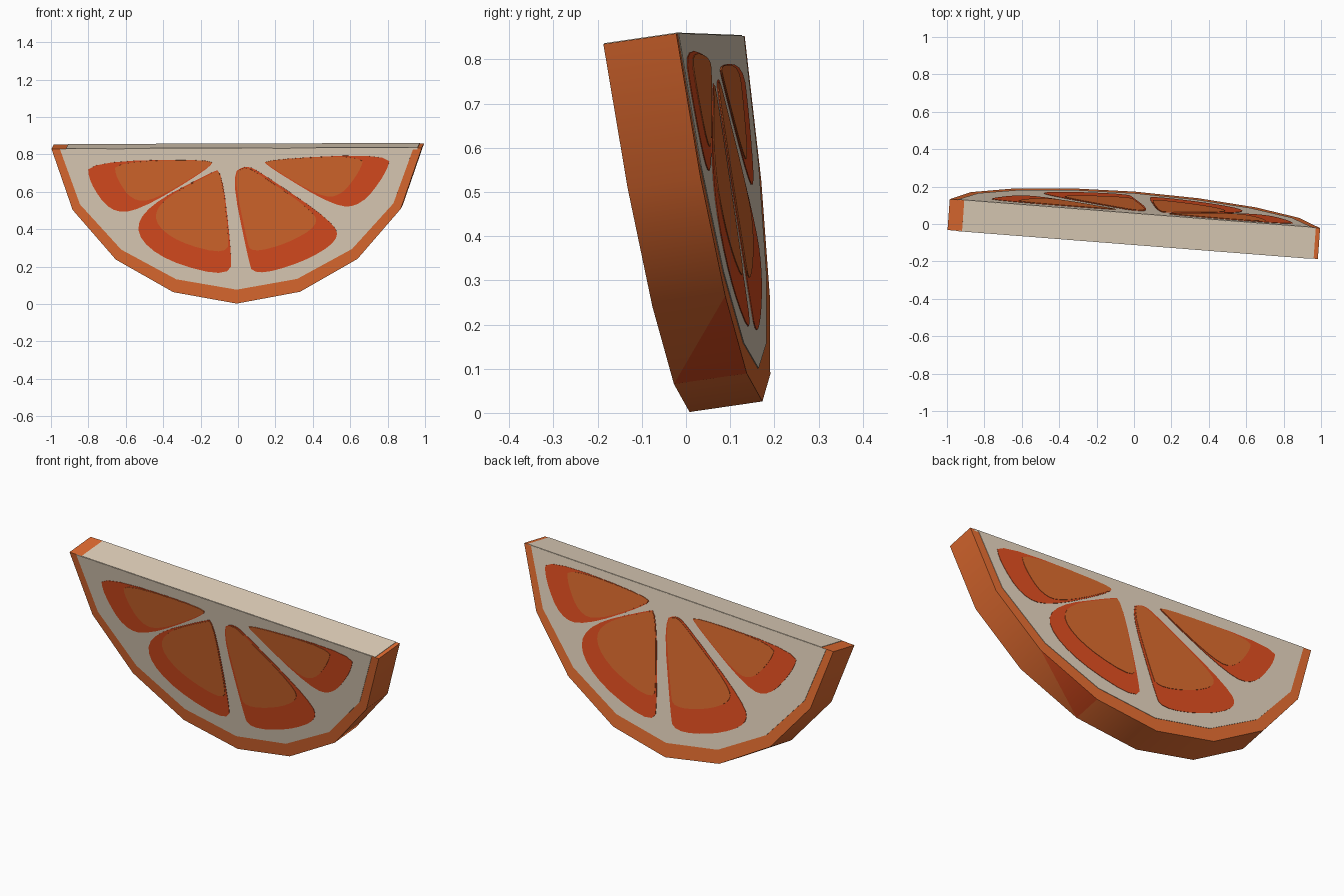
import bpy, bmesh
from mathutils import Vector

if "Cube" in bpy.data.objects:
    bpy.data.objects.remove(bpy.data.objects["Cube"])

# Tilted frame of the slice: U along the cut edge, V up the face, W through it
O = Vector((-0.007, 0.008, 0.002))
U = Vector((0.997, -0.078, 0.003))
V = Vector((0, -0.14, 0.988))
W = Vector((0.012, 0.165, 0.024))
H = 0.84


def P(u, v, w):
    return O + U * u + V * v + W * w


def material(name, rgb):
    m = bpy.data.materials.new(name)
    m.diffuse_color = (*rgb, 1)
    m.use_nodes = True
    m.node_tree.nodes["Principled BSDF"].inputs["Base Color"].default_value = m.diffuse_color
    return m


RIND = material("orange_rind", (0.76, 0.15, 0.03))
PITH = material("cream_pith", (0.76, 0.64, 0.50))
FLESH = material("red_orange_flesh", (0.72, 0.075, 0.014))
CORE = material("light_orange_flesh", (0.68, 0.14, 0.026))


def prism(name, outline, w0, w1, mats):
    """Extrude a (u, v) outline through the slice from w0 to w1."""
    bm = bmesh.new()
    a = [bm.verts.new(P(u, v, w0)) for u, v in outline]
    b = [bm.verts.new(P(u, v, w1)) for u, v in outline]
    bm.faces.new(a)
    bm.faces.new(b[::-1])
    n = len(a)
    for i in range(n):
        j = (i + 1) % n
        if len(mats) > 1 and i == 5:
            # reddish blush: lower back half of one rind facet
            bm.faces.new((a[i], a[j], b[j]))
            bm.faces.new((a[i], b[j], b[i])).material_index = 1
        else:
            bm.faces.new((a[i], a[j], b[j], b[i]))
    bmesh.ops.recalc_face_normals(bm, faces=bm.faces[:])
    me = bpy.data.meshes.new(name)
    bm.to_mesh(me)
    bm.free()
    for m in mats:
        me.materials.append(m)
    ob = bpy.data.objects.new(name, me)
    bpy.context.collection.objects.link(ob)
    return ob


def rounded(pts, times=2):
    """Corner cutting to round a closed outline."""
    for _ in range(times):
        out = []
        for (x0, y0), (x1, y1) in zip(pts, pts[1:] + pts[:1]):
            out += [(x0 * .75 + x1 * .25, y0 * .75 + y1 * .25),
                    (x0 * .25 + x1 * .75, y0 * .25 + y1 * .75)]
        pts = out
    return pts


# Rind body: faceted half disc
half = [(0.34, 0.063), (0.648, 0.24), (0.88, 0.51), (0.993, H)]
rim = [(-u, v) for u, v in half[::-1]] + [(0, 0)] + half
body = prism("rind_body", rim, 0, 1, [RIND, FLESH])
bpy.context.view_layer.objects.active = body
body.select_set(True)
bpy.ops.object.shade_smooth_by_angle(angle=0.6)

# Pith on the cut top
prism("top_pith", [(-0.915, H - 0.01), (0.97, H - 0.01), (0.97, H + 0.002), (-0.915, H + 0.002)],
      0.0, 1.0, [PITH])

# Flesh segments: inner tip, then outline
segments = [
    ((-0.14, 0.77), [(-.12, .785), (-.80, .77), (-.79, .66), (-.68, .50), (-.53, .50), (-.15, .73)]),
    ((-0.10, 0.70), [(-.08, .73), (-.14, .71), (-.48, .53), (-.55, .38), (-.38, .23),
                     (-.03, .14), (-.03, .30)]),
    ((0.03, 0.71), [(-.03, .70), (.05, .75), (.13, .71), (.52, .44), (.55, .34), (.35, .22),
                    (.09, .15), (.06, .25)]),
    ((0.17, 0.77), [(.14, .78), (.83, .81), (.80, .70), (.67, .53), (.53, .52), (.17, .74)]),
]
pith = [(u * 0.955, H - (H - v) * 0.91) for u, v in rim]


def to_back(pts):
    # the back pattern is turned round, shifted and slightly rotated
    return [(-(u - 0.05), min(v - 0.045 * u, H - 0.01)) for u, v in pts]


for side in ("front", "back"):
    def plate(name, pts, level, mat):
        lift = 0.012 * level
        if side == "front":
            prism(name, pts, -lift, 0.01, [mat])
        else:
            prism(name, pts, 0.99, 1 + lift, [mat])

    plate(side + "_pith", pith, 1, PITH)
    for i, (tip, pts) in enumerate(segments, 1):
        seg = rounded(pts)
        core = [(tip[0] + (u - tip[0]) * 0.78, tip[1] + (v - tip[1]) * 0.78) for u, v in seg]
        if side == "back":
            seg, core = to_back(seg), to_back(core)
        plate(f"{side}_segment_{i}", seg, 2, FLESH)
        plate(f"{side}_segment_core_{i}", core, 3, CORE)
